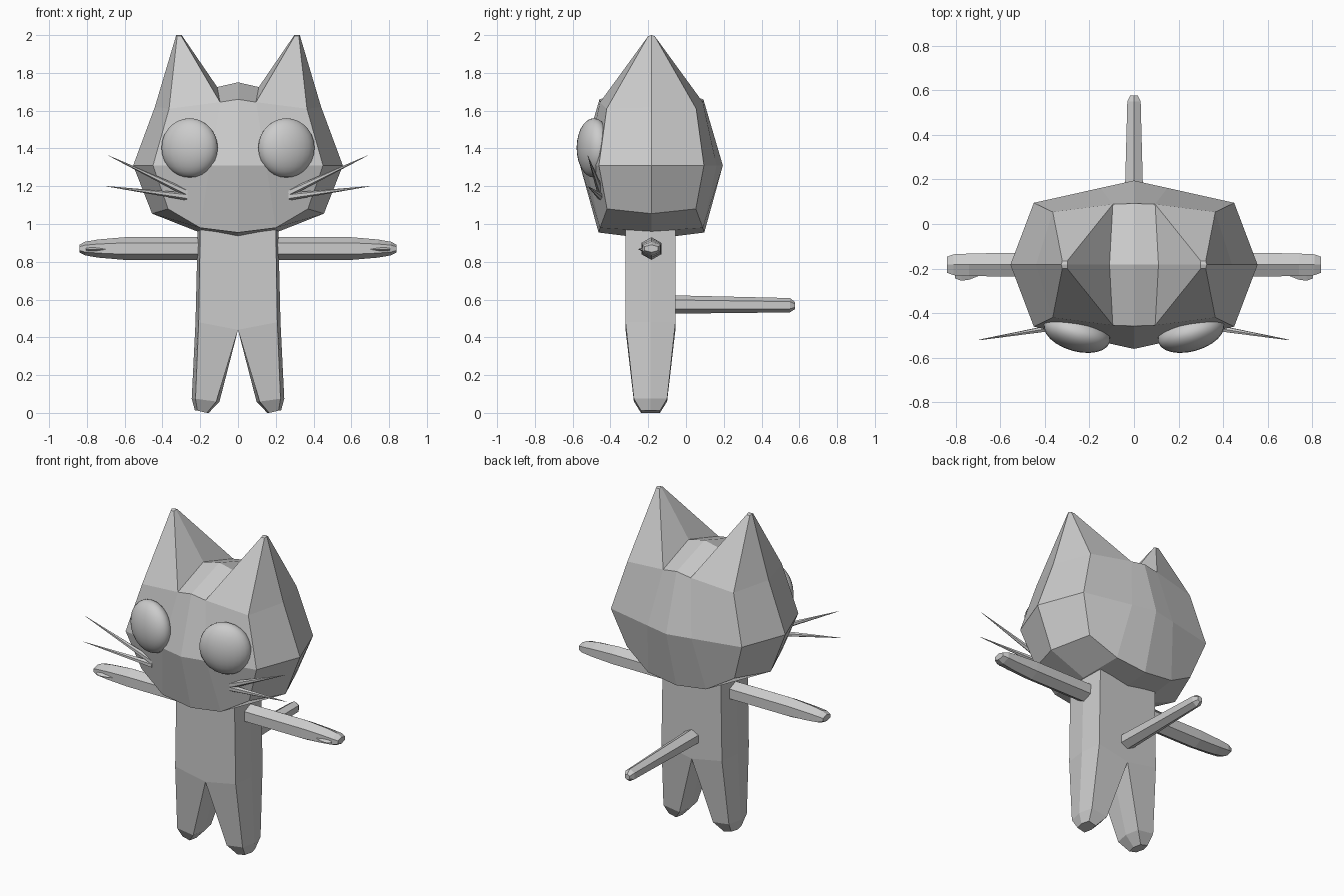
import bpy, bmesh, math
from mathutils import Vector, Matrix

if "Cube" in bpy.data.objects:
    bpy.data.objects.remove(bpy.data.objects["Cube"])

grey = bpy.data.materials.new("plain grey")
grey.diffuse_color = (0.6, 0.6, 0.6, 1)
grey.use_nodes = True
grey.node_tree.nodes["Principled BSDF"].inputs["Base Color"].default_value = grey.diffuse_color
CY = -0.183  # centre plane of the head, body and arms


def finish(name, bm, smooth=False):
    bmesh.ops.remove_doubles(bm, verts=bm.verts, dist=0.0005)
    bmesh.ops.recalc_face_normals(bm, faces=bm.faces)
    for f in bm.faces:
        f.smooth = smooth
    me = bpy.data.meshes.new(name)
    bm.to_mesh(me)
    bm.free()
    me.materials.append(grey)
    ob = bpy.data.objects.new(name, me)
    bpy.context.collection.objects.link(ob)
    return ob


def mirror_x(ob, clip=False):
    m = ob.modifiers.new("mirror", 'MIRROR')
    m.use_clip = clip
    return ob


def loft(name, rings, caps=(True, True)):
    bm = bmesh.new()
    rows = [[bm.verts.new(p) for p in r] for r in rings]
    n = len(rows[0])
    for a, b in zip(rows, rows[1:]):
        for i in range(n):
            j = (i + 1) % n
            bm.faces.new((a[i], a[j], b[j], b[i]))
    if caps[0]:
        bm.faces.new(rows[0])
    if caps[1]:
        bm.faces.new(rows[-1])
    return finish(name, bm)


# Head with ears: one quarter (x, depth from centre plane, z), repeated four ways
P = {
    'A0': (0, 0, 1.75), 'A1': (.11, 0, 1.725),
    'T1': (.298, 0, 2), 'T2': (.3, .017, 1.995), 'T3': (.322, .017, 1.995), 'T4': (.327, 0, 2),
    'F0': (0, .275, 1.66), 'F1': (.095, .272, 1.645), 'F2': (.365, .237, 1.61), 'S': (.44, 0, 1.62),
    'E0': (0, .378, 1.31), 'E1': (.15, .345, 1.31), 'E2': (.45, .278, 1.31), 'E3': (.555, 0, 1.31),
    'L0': (0, .28, .955), 'L1': (.2, .272, .98), 'L2': (.37, .235, 1.08), 'L3': (.455, 0, 1.055),
    'B0': (0, 0, .92), 'B1': (.22, 0, .962),
}
FACES = ("A0 A1 F1 F0,A1 T1 T2 F1,F1 T2 T3 F2,F2 T3 T4 S,T1 T2 T3 T4,"
         "F0 F1 E1 E0,F1 F2 E2 E1,F2 S E3 E2,E0 E1 L1 L0,E1 E2 L2 L1,"
         "E2 E3 L3 L2,L0 L1 B1 B0,L1 L2 L3 B1")
bm = bmesh.new()
for sx in (1, -1):
    for sy in (1, -1):
        v = {k: bm.verts.new((sx * x, CY + sy * d, z)) for k, (x, d, z) in P.items()}
        for f in FACES.split(','):
            bm.faces.new([v[k] for k in f.split()])
finish("head", bm)


# Torso and leg: half body lofted downwards, then mirrored
def body_ring(xi, xim, xo, xom, d, zi, zo):
    c = -0.188
    return [(xi, c - d, zi), (xo, c - d, zo), (xom, c, zo),
            (xo, c + d, zo), (xi, c + d, zi), (xim, c, zi)]


body = loft("torso_and_legs", [
    body_ring(0, 0, .2, .213, .132, .97, .97),
    body_ring(0, 0, .208, .225, .132, .44, .48),
    body_ring(.115, .098, .225, .245, .088, .06, .075),
    body_ring(.165, .155, .215, .228, .05, 0, .012),
], caps=(False, True))
mirror_x(body, clip=True)


# Arms and tail: tapered six-sided limbs with a ridge on top
def hexagon(w, h):
    return [(w * math.sin(k * math.pi / 3) / math.sin(math.pi / 3),
             h * math.cos(k * math.pi / 3)) for k in range(6)]


arm = loft("arm", [[(x, CY + a, .87 + b) for a, b in hexagon(w, h)] for x, w, h in (
    (.17, .053, .06), (.6, .053, .06), (.74, .05, .048), (.81, .047, .036), (.84, .036, .02))])
mirror_x(arm)
loft("tail", [[(a, y, z + b) for a, b in hexagon(w, h)] for y, w, h, z in (
    (-.1, .047, .049, .574), (.55, .03, .038, .57), (.578, .016, .018, .568))])

# Thumb on the front edge of each hand
thumb = loft("thumb", [[(x, y + dy, .866 + dz) for dy, dz in
                        ((-.012, 0), (.025, .016), (.025, -.016))] for x, y in (
    (.7, -.222), (.74, -.238), (.775, -.243), (.805, -.232))])
mirror_x(thumb)

# Eyes
bm = bmesh.new()
bmesh.ops.create_uvsphere(bm, u_segments=24, v_segments=14, radius=1)
bm.transform(Matrix.Translation((.256, -.488, 1.403))
             @ Matrix.Rotation(math.radians(16), 4, 'Z')
             @ Matrix.Diagonal((.154, .084, .157, 1)))
mirror_x(finish("eye", bm, smooth=True))

# Whiskers: thin spikes, two per cheek
for name, base, tip in (
        ("upper_whisker", (.27, -.45, 1.165), (.685, -.52, 1.362)),
        ("lower_whisker", (.27, -.45, 1.145), (.697, -.52, 1.2))):
    a, b = Vector(base), Vector(tip)
    bm = bmesh.new()
    bmesh.ops.create_cone(bm, cap_ends=True, segments=6, radius1=.02, radius2=.001,
                          depth=(b - a).length)
    bm.transform(Matrix.Translation((a + b) / 2)
                 @ (b - a).to_track_quat('Z', 'Y').to_matrix().to_4x4())
    mirror_x(finish(name, bm))
